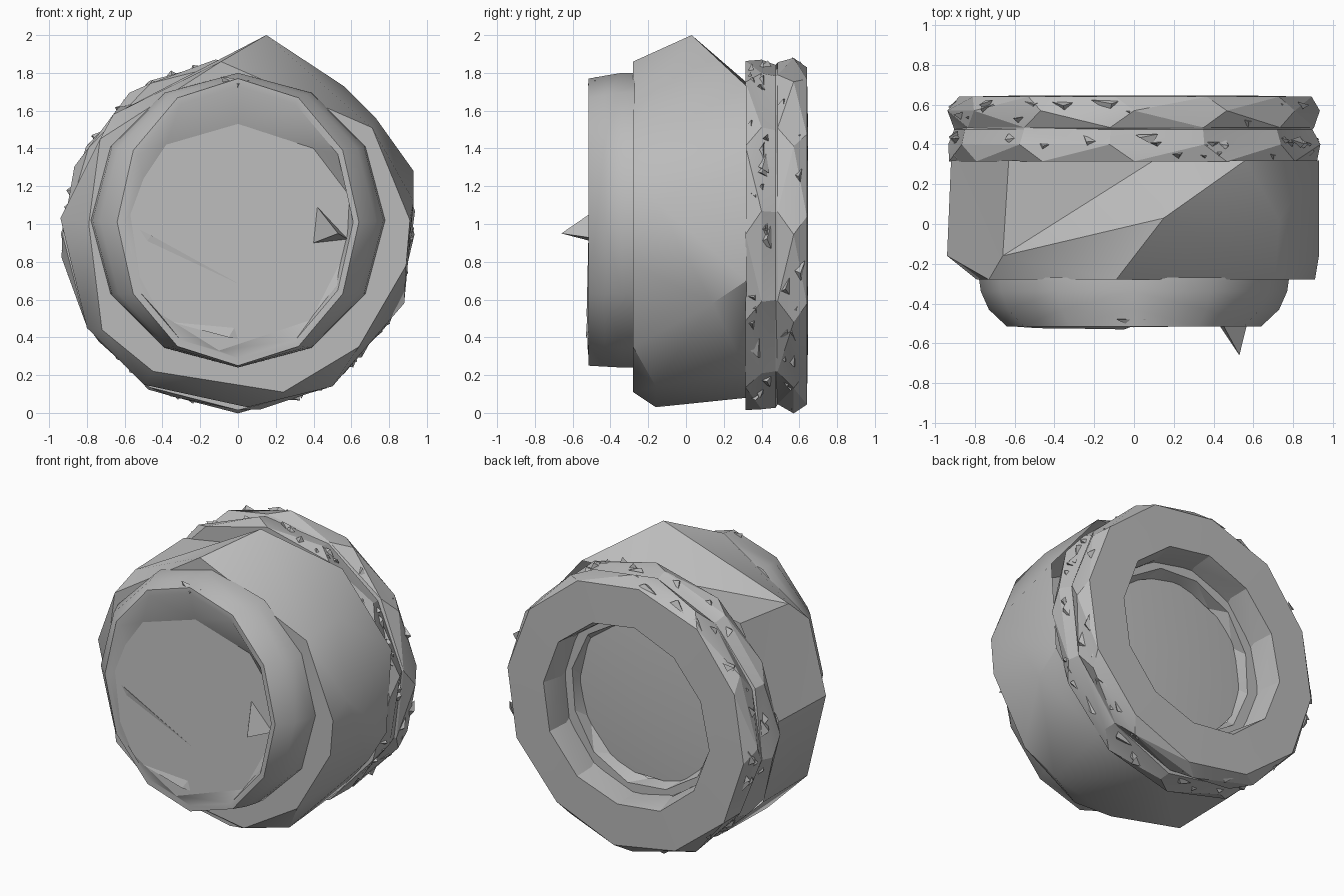
import bpy, bmesh, math, random
from mathutils import Vector

random.seed(4)
old = bpy.data.objects.get("Cube")
if old:
    bpy.data.objects.remove(old, do_unlink=True)

grey = bpy.data.materials.new("stone_grey")
grey.use_nodes = True
COL = (0.5, 0.5, 0.5, 1)
grey.diffuse_color = COL
bsdf = grey.node_tree.nodes["Principled BSDF"]
bsdf.inputs["Base Color"].default_value = COL
bsdf.inputs["Roughness"].default_value = 0.8


def finish(name, bm, angle=0):
    bmesh.ops.recalc_face_normals(bm, faces=bm.faces)
    me = bpy.data.meshes.new(name)
    bm.to_mesh(me)
    bm.free()
    me.materials.append(grey)
    ob = bpy.data.objects.new(name, me)
    bpy.context.collection.objects.link(ob)
    if angle:
        bpy.ops.object.select_all(action='DESELECT')
        ob.select_set(True)
        bpy.context.view_layer.objects.active = ob
        bpy.ops.object.shade_smooth_by_angle(angle=math.radians(angle))
    return ob


def loft(name, rings, cap_first=False, tip=None, angle=0):
    """Skin a list of equal-length point rings, with an optional cap and tip."""
    bm = bmesh.new()
    vs = [[bm.verts.new(p) for p in r] for r in rings]
    n = len(vs[0])
    for a, b in zip(vs, vs[1:]):
        for i in range(n):
            j = (i + 1) % n
            bm.faces.new((a[i], a[j], b[j], b[i]))
    if cap_first:
        bm.faces.new(vs[0])
    if tip:
        t = bm.verts.new(tip)
        for i in range(n):
            bm.faces.new((vs[-1][i], vs[-1][(i + 1) % n], t))
    bmesh.ops.triangulate(bm, faces=[f for f in bm.faces if len(f.verts) == 4])
    return finish(name, bm, angle)


def at(y, pts):
    return [(x, y, z) for x, z in pts]


def ellipse(n, y, rx, rz, cz, jit=0.0, turn=0.0):
    out = []
    for i in range(n):
        a = 2 * math.pi * (i + turn) / n + math.pi / 2
        k = 1 + random.uniform(-jit, jit)
        out.append((rx * k * math.cos(a), y, cz + rz * k * math.sin(a)))
    return out


def add_shard(bm, pts):
    v = [bm.verts.new(p) for p in pts]
    for f in ((0, 1, 2), (0, 1, 3), (1, 2, 3), (0, 2, 3)):
        bm.faces.new([v[i] for i in f])


# Faceted barrel body with a peak on top
front = at(-.28, [(-.09, 1.86), (.71, 1.51), (.91, 1.02), (.89, .78), (.64, .35),
                  (.24, .11), (-.45, .22), (-.72, .44), (-.79, 1.0), (-.73, 1.45)])
middle = [(.15, .03, 2.0), (.73, .02, 1.56), (.93, -.16, 1.12), (.88, .14, .58)] + at(-.16, [
    (.5, .14), (.05, .03), (-.5, .15), (-.8, .45), (-.94, 1.03), (-.66, 1.58)])
back = at(.32, [(.1, 1.75), (.56, 1.73), (.93, 1.28), (.89, .7), (.54, .22),
                (.03, .08), (-.5, .16), (-.8, .45), (-.92, 1.03), (-.63, 1.62)])
loft("body", [front, middle, back], cap_first=True, angle=35)


# Front neck: rounded collar leading in to a slightly tilted disc
def on_disc(x, z, lift=0.0):
    return (x, -.485 + .05 * x + .05 * (z - .93) - lift, z)


disc_edge = [on_disc(x, z) for x, z in (
    (0, 1.53), (-.38, 1.42), (-.5, 1.24), (-.57, 1.05), (-.52, .72), (-.42, .53),
    (-.1, .33), (.38, .49), (.52, .7), (.58, .95), (.59, 1.15), (.4, 1.4))]
loft("neck", [ellipse(len(disc_edge), *r) for r in (
    (-.27, .78, .78, 1.02), (-.34, .77, .78, 1.02), (-.43, .73, .77, 1.015),
    (-.515, .64, .76, 1.01), (-.515, .61, .72, 1.01))] + [disc_edge], angle=35)

# Front disc
bm = bmesh.new()
bm.faces.new([bm.verts.new(p) for p in disc_edge])
finish("front_disc", bm)

# Broken chips on the front
bm = bmesh.new()
add_shard(bm, [on_disc(.4, .9), on_disc(.58, .92), on_disc(.42, 1.09), (.53, -.66, .95)])
add_shard(bm, [(-.09, -.48, 1.78), (.06, -.48, 1.76), (-.02, -.46, 1.58), (.0, -.52, 1.74)])
add_shard(bm, [on_disc(.4, .52), on_disc(.54, .58), on_disc(.57, .85), (.5, -.51, .58)])
add_shard(bm, [on_disc(-.35, .48), on_disc(0, .39), on_disc(-.02, .45), (-.05, -.53, .4)])
finish("front_chips", bm)

# Thin scratch across the disc
bm = bmesh.new()
add_shard(bm, [on_disc(-.52, .97, .001), on_disc(-.48, .91, .001),
               on_disc(.01, .68, .001), on_disc(-.46, .94, .008)])
finish("disc_scratch", bm)

# Rear ring: two rough bands with a groove, a stepped hole and a shallow floor
N, CZ = 12, .945


def band(y, r, jit=.0, turn=.0):
    return ellipse(N, y, r, r, CZ, jit, turn)


loft("rear_ring", [
    band(.315, .6), band(.315, .925, .012), band(.40, .935, .012, .25),
    band(.475, .915, .012, .25), band(.485, .915, .012, .25),
    band(.57, .94, .012), band(.64, .895, .012, .2),
    band(.645, .62, .02, .2), band(.5, .6, .02, .2), band(.34, .6, .01, .4)], angle=20)
loft("hole_step", [
    band(.46, .62, 0, .4), band(.46, .55, .03, .4), band(.36, .53, .03, .1)], angle=20)
loft("hollow_floor", [ellipse(7, .38, .57, .57, CZ, .02)],
     tip=(.04, .42, CZ), angle=5)

# Chips scattered round the ring's two bands
bm = bmesh.new()
for i in range(80):
    a = random.uniform(0, 2 * math.pi)
    y = random.choice((.39, .56)) + random.uniform(-.05, .05)
    out = Vector((math.cos(a), 0, math.sin(a)))
    along = Vector((-math.sin(a), 0, math.cos(a)))
    c = Vector((0, y, CZ)) + out * .895
    s = random.uniform(.03, .08)
    pts = []
    for k in range(3):
        b = random.uniform(0, 1) + k * 2.1
        pts.append(c + along * s * math.cos(b) + Vector((0, s * .6 * math.sin(b), 0)))
    pts.append(c + out * random.uniform(.02, .045) + along * random.uniform(-s, s) * .6)
    add_shard(bm, pts)
finish("ring_chips", bm)
